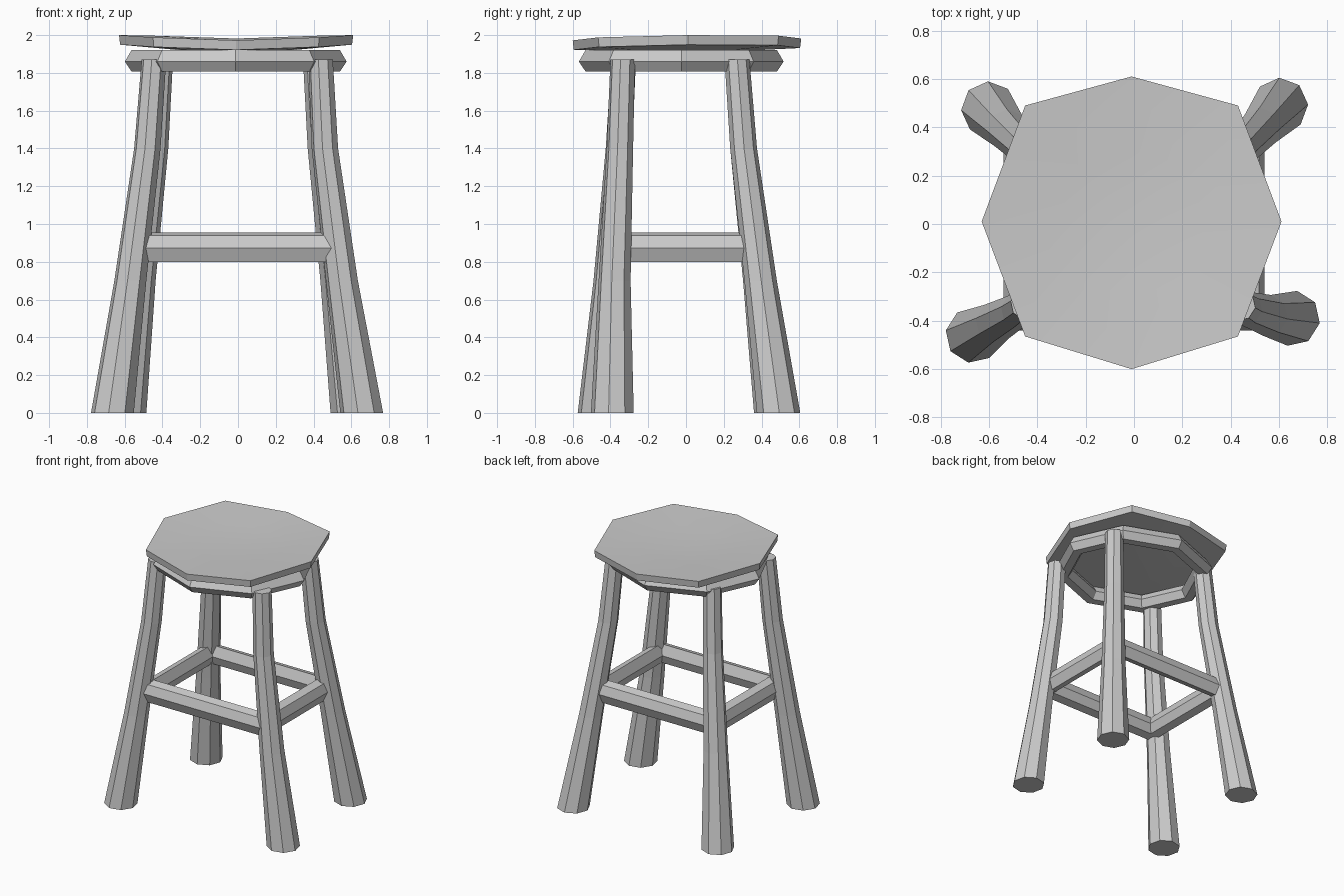
import bpy, bmesh
from math import sin, cos, pi, radians
from mathutils import Vector

if "Cube" in bpy.data.objects:
    bpy.data.objects.remove(bpy.data.objects["Cube"])


def make(name, rings, closed=False, caps=True):
    """Loft a list of equal-sized point rings into a mesh object."""
    bm = bmesh.new()
    rows = [[bm.verts.new(p) for p in r] for r in rings]
    n = len(rows[0])
    pairs = list(zip(rows, rows[1:]))
    if closed:
        pairs.append((rows[-1], rows[0]))
    for a, b in pairs:
        for i in range(n):
            j = (i + 1) % n
            bm.faces.new((a[i], a[j], b[j], b[i]))
    if caps and not closed:
        for row in (rows[0], rows[-1]):
            c = sum((v.co for v in row), Vector()) / n
            if max(v.co.z for v in row) - min(v.co.z for v in row) < 1e-5 or n == 6:
                bm.faces.new(row)
            else:
                c.z -= 0.012
                cv = bm.verts.new(c)
                for i in range(n):
                    bm.faces.new((row[i], row[(i + 1) % n], cv))
    bmesh.ops.recalc_face_normals(bm, faces=bm.faces)
    me = bpy.data.meshes.new(name)
    bm.to_mesh(me)
    bm.free()
    ob = bpy.data.objects.new(name, me)
    bpy.context.collection.objects.link(ob)
    return ob


# Seat: dished octagonal slab, sides higher than front and back
rim = [(.61, .01, 2.0), (.43, .49, 1.997), (-.01, .61, 1.982), (-.45, .49, 1.997),
       (-.63, .01, 2.0), (-.45, -.465, 1.988), (-.01, -.60, 1.972), (.43, -.465, 1.988)]


def seat_ring(s, drop):
    return [(-.01 + (x + .01) * s, y * s, 1.962 + (z - 1.962) * s * s - drop) for x, y, z in rim]


seat = make("seat", [seat_ring(.5, 0), seat_ring(1, 0), seat_ring(.99, .05), seat_ring(.5, .05)])
for p in seat.data.polygons:
    p.use_smooth = abs(p.normal.z) > .7
seat.data.set_sharp_from_angle(angle=radians(30))

# Ring under the seat: eight segments, six-sided section
section = [(0, 1.86), (-.035, 1.92), (-.10, 1.915), (-.135, 1.86), (-.10, 1.808), (-.035, 1.808)]
make("seat_ring", [[(-.012 + (.587 + d) * cos(k * pi / 4), -.025 + (.542 + d) * sin(k * pi / 4), z)
                    for d, z in section] for k in range(8)], closed=True)

# Legs: eight-sided, bent outwards and flaring to the foot
heights = (0, .7, 1.4, 1.87)
radii = (.115, .086, .071, .066)
legs = {
    "front_left_leg": (35, [(-.665, -.46), (-.57, -.405), (-.48, -.355), (-.445, -.33)]),
    "front_right_leg": (35, [(.655, -.39), (.55, -.378), (.46, -.35), (.437, -.335)]),
    "back_right_leg": (2, [(.605, .49), (.522, .395), (.44, .305), (.41, .27)]),
    "back_left_leg": (2, [(-.60, .475), (-.522, .388), (-.44, .305), (-.41, .27)]),
}
for name, (phase, path) in legs.items():
    make(name, [[(x + r * cos(radians(phase) + k * pi / 4), y + r * sin(radians(phase) + k * pi / 4), z)
                 for k in range(8)] for (x, y), z, r in zip(path, heights, radii)])

# Rails: six-sided bars joining the legs
bar = [(.055, .872), (.032, .938), (-.025, .955), (-.055, .882), (-.032, .816), (.025, .80)]
for name, s, y in (("front_rail", -1, -.385), ("back_rail", 1, .365)):
    make(name, [[(x, y + s * d, z) for d, z in bar] for x in (-.50, .50)])
for name, s in (("left_rail", -1), ("right_rail", 1)):
    make(name, [[(s * (.485 + d), y, z) for d, z in bar] for y in (-.38, .36)])
